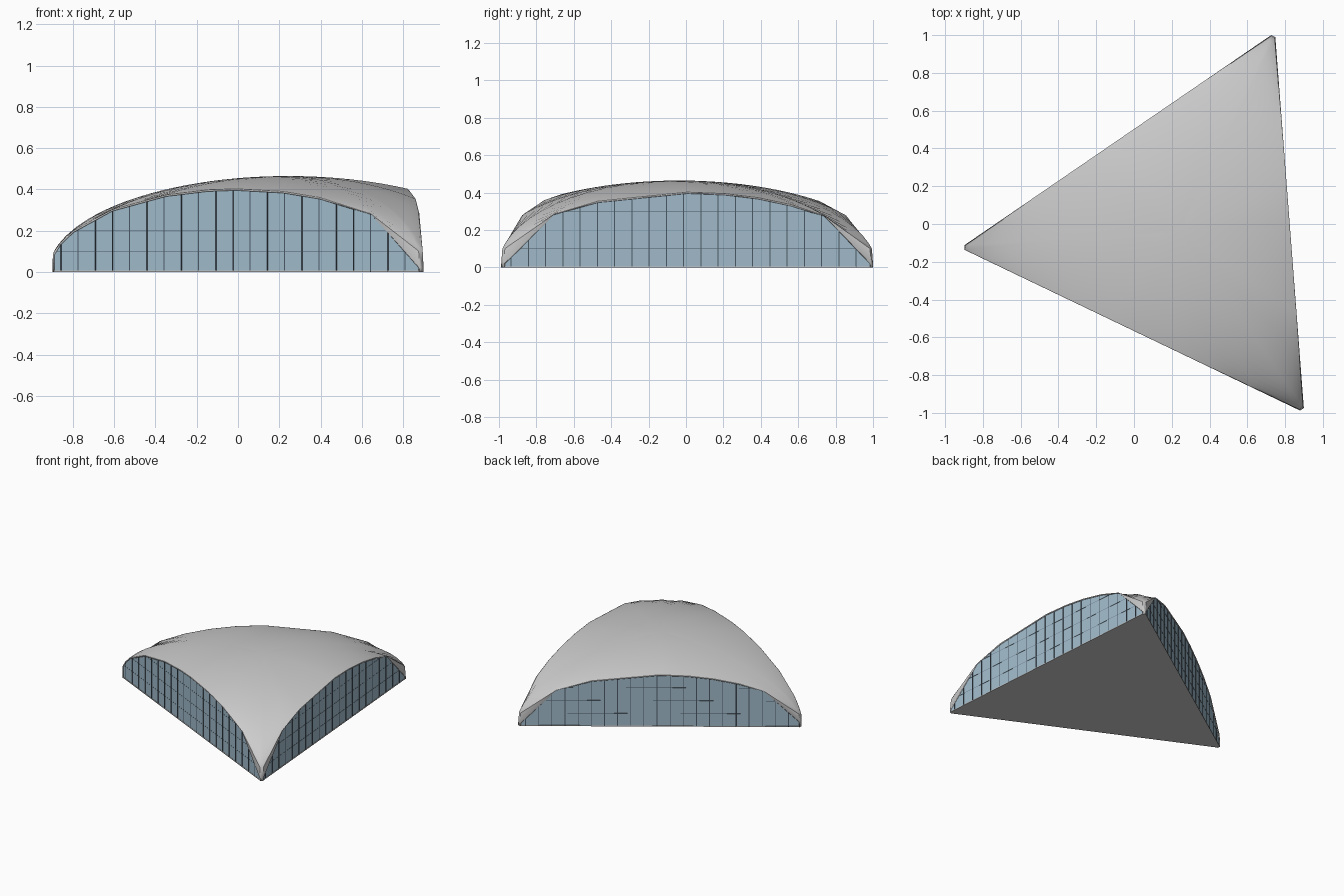
import bpy, bmesh, math
from mathutils import Vector

if "Cube" in bpy.data.objects:
    bpy.data.objects.remove(bpy.data.objects["Cube"])

C = Vector((0.243, -0.037, 0))      # plan centre of the dome
R, H = 1.165, 0.465                 # plan radius and height
D = R / 2                           # centre to side
START = 184.4                       # angle of the first corner
# break points along each scalloped side, with the heights of its two ends
SIDES = [
    ([-.985, -.95, -.88, -.67, -.38, -.15, 0, .25, .45, .725, .985], .085, .02),
    ([-.985, -.715, -.48, 0, .2, .38, .56, .735, .985], .02, .02),
    ([-.985, -.73, -.48, 0, .2, .38, .56, .735, .985], .02, .04),
]


def material(name, col):
    m = bpy.data.materials.new(name)
    m.diffuse_color = (*col, 1)
    m.use_nodes = True
    m.node_tree.nodes["Principled BSDF"].inputs["Base Color"].default_value = m.diffuse_color
    return m


glass = material("glass", (.36, .50, .60))
dark = material("dark_metal", (.07, .10, .13))


def finish(name, bm, mat=None):
    bmesh.ops.recalc_face_normals(bm, faces=bm.faces)
    me = bpy.data.meshes.new(name)
    bm.to_mesh(me)
    bm.free()
    ob = bpy.data.objects.new(name, me)
    bpy.context.collection.objects.link(ob)
    if mat:
        me.materials.append(mat)
    return ob


def dome(x):
    return H * math.sqrt(max(0, 1 - x * x / (R * R)))


def frame(k):
    a = math.radians(START + 120 * k + 60)
    return Vector((math.cos(a), math.sin(a), 0)), Vector((-math.sin(a), math.cos(a), 0))


def profile(k):
    ss, z0, z1 = SIDES[k]
    zs = [dome(math.hypot(D, s)) for s in ss]
    zs[0], zs[-1] = z0, z1
    return list(zip(ss, zs))


def height(prof, s):
    for (a, za), (b, zb) in zip(prof, prof[1:]):
        if a <= s <= b:
            return za + (zb - za) * (s - a) / (b - a)
    return 0


# roof shell: rings from the crown out to the scalloped edge
edge = []
for k in range(3):
    n, t = frame(k)
    edge += [C + n * D + t * s + Vector((0, 0, z)) for s, z in profile(k)]
N = len(edge)
bm = bmesh.new()
crown = bm.verts.new(C + Vector((0, 0, H)))
RINGS = 14
prev = None
for i in range(1, RINGS + 1):
    f = math.sin(math.pi / 2 * i / RINGS)
    ring = []
    for e in edge:
        p = C + (e - C) * f
        p.z = e.z if i == RINGS else max(e.z, dome((e - C).xy.length * f))
        ring.append(bm.verts.new(p))
    for j in range(N):
        q = (j + 1) % N
        if prev:
            bm.faces.new((prev[j], ring[j], ring[q], prev[q]))
        else:
            bm.faces.new((crown, ring[j], ring[q]))
    prev = ring
# blunt feet reaching the ground
ends = [sum(len(s[0]) for s in SIDES[:k + 1]) - 1 for k in range(3)]
for j in ends:
    a, b = prev[j], prev[(j + 1) % N]
    lo = [bm.verts.new((v.co.x, v.co.y, 0)) for v in (a, b)]
    bm.faces.new((a, lo[0], lo[1], b))
roof = finish("roof_shell", bm)
mod = roof.modifiers.new("thickness", "SOLIDIFY")
mod.thickness, mod.offset = .008, -1
bpy.context.view_layer.objects.active = roof
roof.select_set(True)
bpy.ops.object.shade_smooth_by_angle(angle=math.radians(40))

# floor slab
bm = bmesh.new()
pts = []
for k in range(3):
    n, t = frame(k)
    pts += [C + n * (D - .003) + t * s for s in (-.985, .985)]
base = bm.faces.new([bm.verts.new(p) for p in pts])
top = bmesh.ops.extrude_face_region(bm, geom=[base])["geom"]
bmesh.ops.translate(bm, vec=(0, 0, .006),
                    verts=[g for g in top if isinstance(g, bmesh.types.BMVert)])
if base.is_valid is False or not any(abs(f.calc_center_median().z) < 1e-5 for f in bm.faces):
    bm.faces.new([bm.verts.new(p) for p in pts])
finish("floor_slab", bm)


def bar(bm, n, t, d, s0, s1, z0, z1, depth):
    vs = [bm.verts.new(C + n * (d + o) + t * s + Vector((0, 0, z)))
          for o in (-depth, depth) for s, z in ((s0, z0), (s1, z0), (s1, z1), (s0, z1))]
    for f in ((0, 1, 2, 3), (4, 5, 6, 7), (0, 1, 5, 4), (1, 2, 6, 5), (2, 3, 7, 6), (3, 0, 4, 7)):
        bm.faces.new([vs[i] for i in f])


# glass walls with upright mullions and fine transoms
for k, side in enumerate(("front", "right", "back")):
    n, t = frame(k)
    prof = profile(k)
    d = D - .006
    bm = bmesh.new()
    cols = [[bm.verts.new(C + n * d + t * s + Vector((0, 0, z))) for z in (.001, max(.004, h - .003))]
            for s, h in prof]
    for a, b in zip(cols, cols[1:]):
        bm.faces.new((a[0], b[0], b[1], a[1]))
    wall = finish(side + "_glass_wall", bm, glass)
    for f in wall.data.polygons:      # face outwards
        if f.normal.dot(n) < 0:
            wall.data.flip_normals()
            break
    bm = bmesh.new()
    for i in range(-10, 11):
        s = -.02 + .0925 * i
        bar(bm, n, t, d, s - .0025, s + .0025, .001, height(prof, s) - .004, .003)
    for z in (.1, .2, .3):
        inside = [s / 200 for s in range(-197, 198) if height(prof, s / 200 * 1.0) > z + .004]
        bar(bm, n, t, d, inside[0], inside[-1], z - .0008, z + .0008, .001)
    finish(side + "_mullions", bm, dark)
